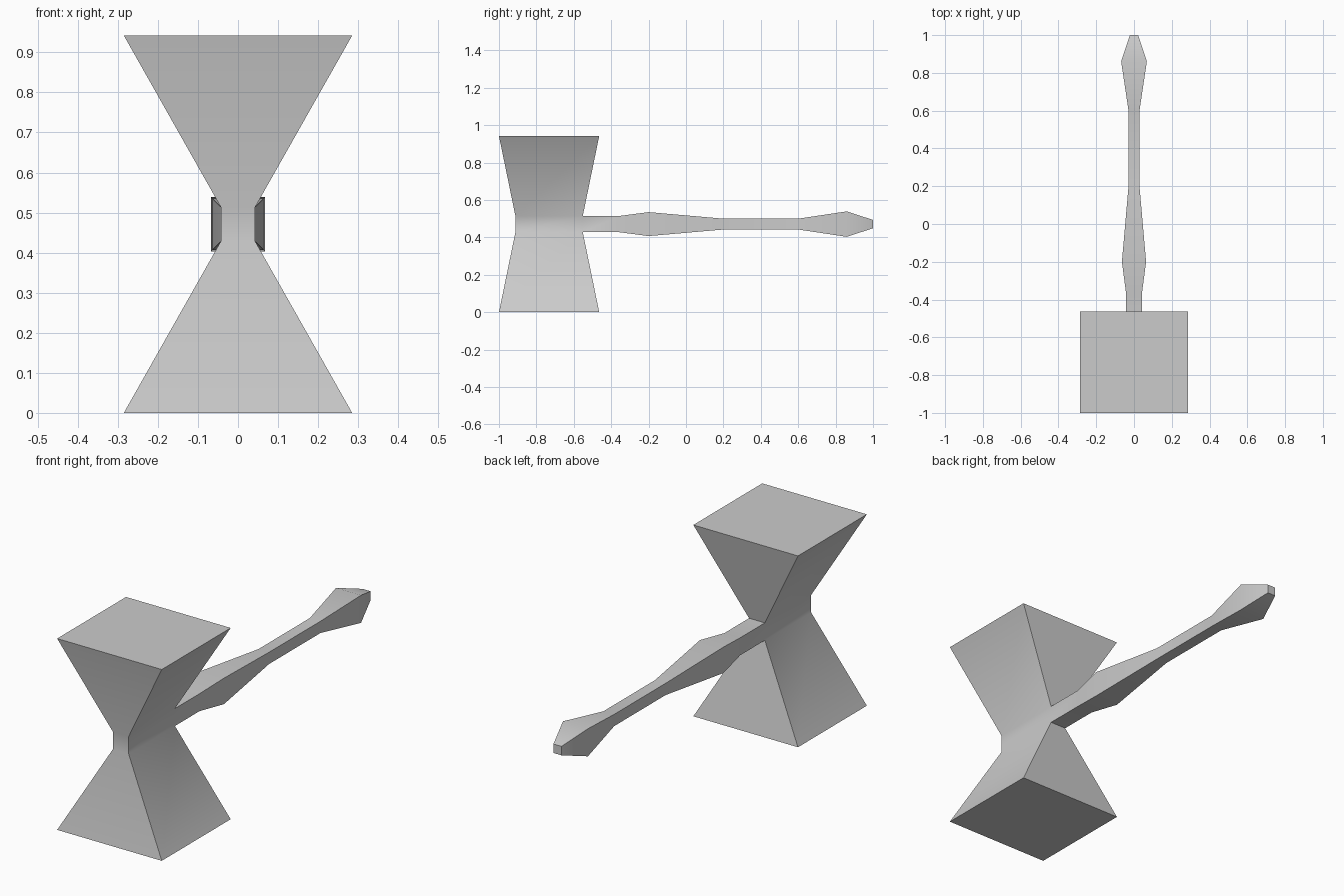
import bpy, bmesh, math

cube = bpy.data.objects.get("Cube")
if cube:
    bpy.data.objects.remove(cube, do_unlink=True)

# One plain grey for the whole hammer
grey = bpy.data.materials.new("plain grey")
grey.use_nodes = True
colour = (0.6, 0.6, 0.6, 1)
grey.diffuse_color = colour
grey.node_tree.nodes["Principled BSDF"].inputs["Base Color"].default_value = colour

MID = 0.471      # height of the handle axis
HEAD_Y = -0.732  # middle of the head
WAIST_X, WAIST_Y, WAIST_Z = 0.043, 0.18, 0.043

bm = bmesh.new()


def bridge(a, b, skip=()):
    """Join two four-cornered rings, leaving out the listed sides."""
    for i in range(4):
        if i not in skip:
            j = (i + 1) % 4
            bm.faces.new((a[i], a[j], b[j], b[i]))


def head_ring(half_x, half_y, z):
    corners = ((-1, -1), (1, -1), (1, 1), (-1, 1))
    return [bm.verts.new((sx * half_x, HEAD_Y + sy * half_y, z)) for sx, sy in corners]


def handle_ring(y, half):
    corners = ((-1, -1), (1, -1), (1, 1), (-1, 1))
    return [bm.verts.new((sx * half, y, MID + sz * half)) for sx, sz in corners]


# Head: two flared blocks meeting at a narrow waist, open at the back of the waist
foot = head_ring(0.285, 0.268, 0)
low = head_ring(WAIST_X, WAIST_Y, MID - WAIST_Z)
high = head_ring(WAIST_X, WAIST_Y, MID + WAIST_Z)
top = head_ring(0.285, 0.268, 2 * MID)
bridge(foot, low)
bridge(low, high, skip=(2,))
bridge(high, top)
bm.faces.new(foot)
bm.faces.new(top)

# Handle: square sections growing out of the waist
ring = [low[3], low[2], high[2], high[3]]
for y, half in ((-0.36, 0.043), (-0.2, 0.064), (0.2, 0.029),
                (0.6, 0.029), (0.86, 0.068), (1.0, 0.022)):
    following = handle_ring(y, half)
    bridge(ring, following)
    ring = following
bm.faces.new(ring)

bmesh.ops.recalc_face_normals(bm, faces=bm.faces)
mesh = bpy.data.meshes.new("hammer")
bm.to_mesh(mesh)
bm.free()
mesh.materials.append(grey)
hammer = bpy.data.objects.new("hammer", mesh)
bpy.context.collection.objects.link(hammer)

# Smooth the gentle bends, keep the corners crisp
bpy.ops.object.select_all(action="DESELECT")
hammer.select_set(True)
bpy.context.view_layer.objects.active = hammer
bpy.ops.object.shade_smooth_by_angle(angle=math.radians(32))
